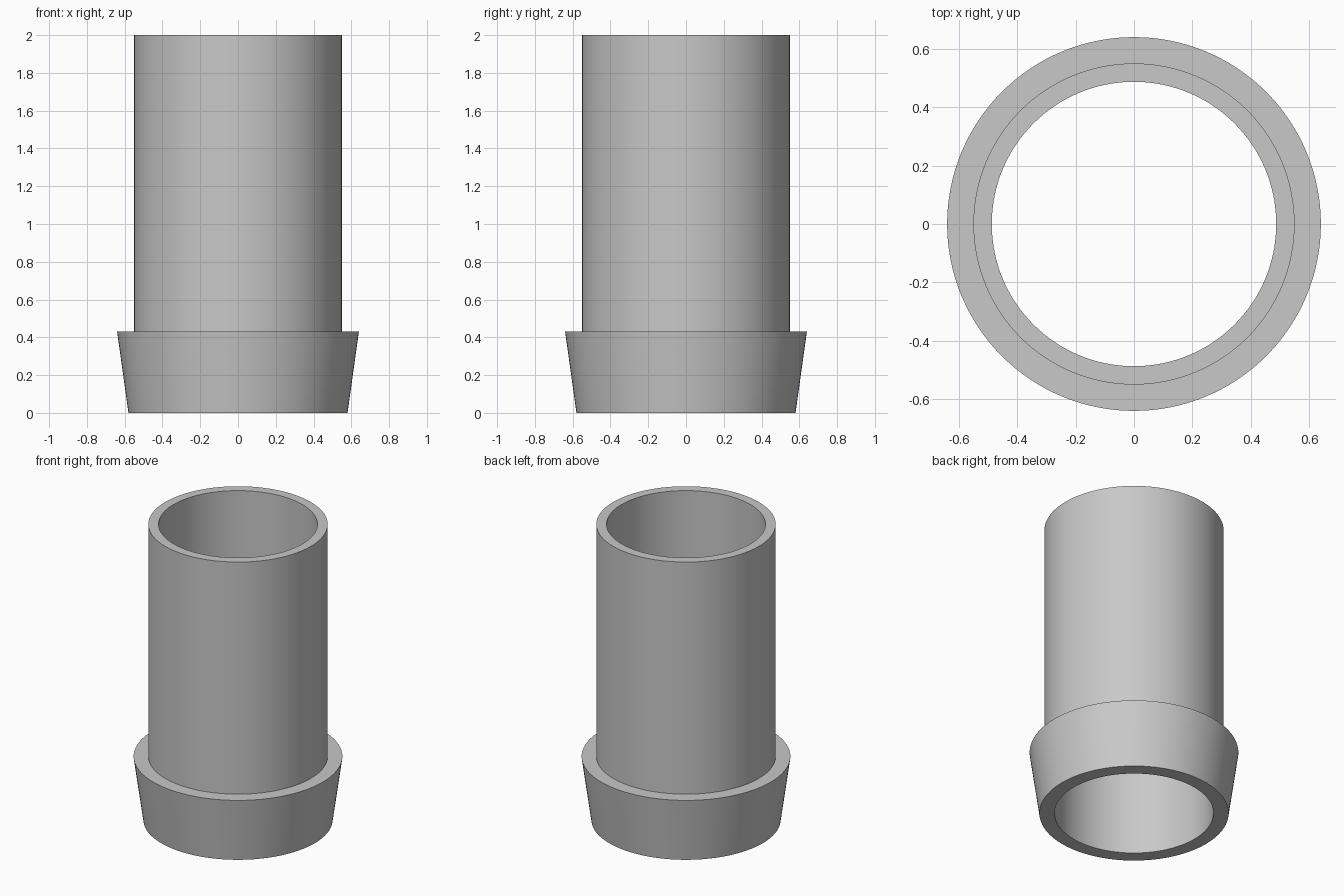
import bpy
import bmesh
import math

cube = bpy.data.objects.get("Cube")
if cube:
    bpy.data.objects.remove(cube, do_unlink=True)

SEGMENTS = 128
BORE, TUBE, COLLAR_TOP, COLLAR_BASE = 0.487, 0.55, 0.64, 0.58
HEIGHT, COLLAR_HEIGHT = 2.0, 0.43

# Plain grey material
grey = bpy.data.materials.new("plain grey")
grey.use_nodes = True
colour = (0.58, 0.58, 0.58, 1)
grey.diffuse_color = colour
grey.node_tree.nodes["Principled BSDF"].inputs["Base Color"].default_value = colour

# Closed wall section: bore, tapered collar, ledge, tube and rim
profile = [
    (BORE, 0),
    (COLLAR_BASE, 0),
    (COLLAR_TOP, COLLAR_HEIGHT),
    (TUBE, COLLAR_HEIGHT),
    (TUBE, HEIGHT),
    (BORE, HEIGHT),
]

# Revolve the section into a hollow sleeve
bm = bmesh.new()
verts = [bm.verts.new((r, 0, z)) for r, z in profile]
edges = [bm.edges.new((v, verts[(i + 1) % len(verts)])) for i, v in enumerate(verts)]
bmesh.ops.spin(bm, geom=verts + edges, cent=(0, 0, 0), axis=(0, 0, 1),
               angle=math.tau, steps=SEGMENTS, use_merge=False)
bmesh.ops.remove_doubles(bm, verts=bm.verts, dist=0.0001)
bmesh.ops.recalc_face_normals(bm, faces=bm.faces)
mesh = bpy.data.meshes.new("collared_sleeve")
bm.to_mesh(mesh)
bm.free()
mesh.materials.append(grey)

sleeve = bpy.data.objects.new("collared_sleeve", mesh)
bpy.context.collection.objects.link(sleeve)
bpy.ops.object.select_all(action="DESELECT")
sleeve.select_set(True)
bpy.context.view_layer.objects.active = sleeve
bpy.ops.object.shade_smooth_by_angle(angle=math.radians(30))
